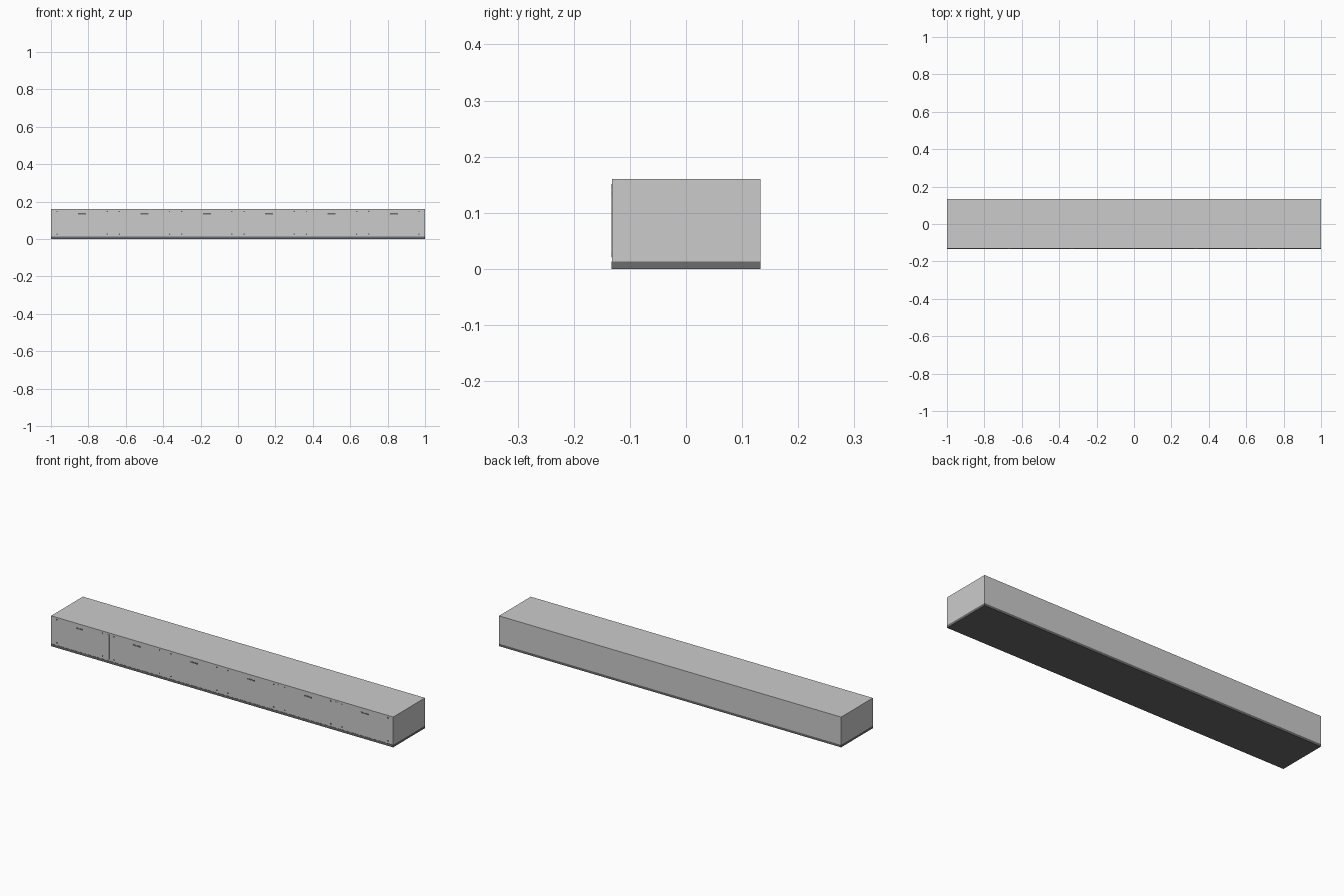
import bpy, math

if "Cube" in bpy.data.objects:
    bpy.data.objects.remove(bpy.data.objects["Cube"])

L, D, H, BASE = 2.0, 0.266, 0.16, 0.013
FRONT = -D / 2
BAY = L / 6


def material(name, v):
    m = bpy.data.materials.new(name)
    m.diffuse_color = (v, v, v, 1)
    m.use_nodes = True
    m.node_tree.nodes["Principled BSDF"].inputs["Base Color"].default_value = m.diffuse_color
    return m


dark = material("dark_grey", 0.15)


def box(name, lo, hi, mat=None):
    bpy.ops.mesh.primitive_cube_add(size=1, location=[(a + b) / 2 for a, b in zip(lo, hi)])
    o = bpy.context.object
    o.name = name
    o.scale = [b - a for a, b in zip(lo, hi)]
    bpy.ops.object.transform_apply(location=False, rotation=False, scale=True)
    if mat:
        o.data.materials.append(mat)
    return o


def screw(x, z):
    bpy.ops.mesh.primitive_cylinder_add(vertices=12, radius=0.004, depth=0.002,
                                        location=(x, FRONT + 0.001, z),
                                        rotation=(math.pi / 2, 0, 0))
    o = bpy.context.object
    o.name = "panel_screw"
    o.data.materials.append(dark)


# Base plinth and main body
box("base_plinth", (-1, FRONT, 0), (1, -FRONT, BASE), dark)
box("cabinet_body", (-1, FRONT + 0.001, BASE), (1, -FRONT, H))

# Divider strips between bays
for i in range(1, 6):
    x = -1 + i * BAY
    box("divider_strip", (x - 0.007, FRONT, 0.02), (x + 0.007, FRONT + 0.002, 0.151))

# Handle and corner screws of each bay
for i in range(6):
    c = -1 + (i + 0.5) * BAY
    box("panel_handle", (c - 0.021, FRONT, 0.131), (c + 0.021, FRONT + 0.002, 0.138), dark)
    for dx in (-0.134, 0.134):
        for z in (0.026, 0.147):
            screw(c + dx, z)
